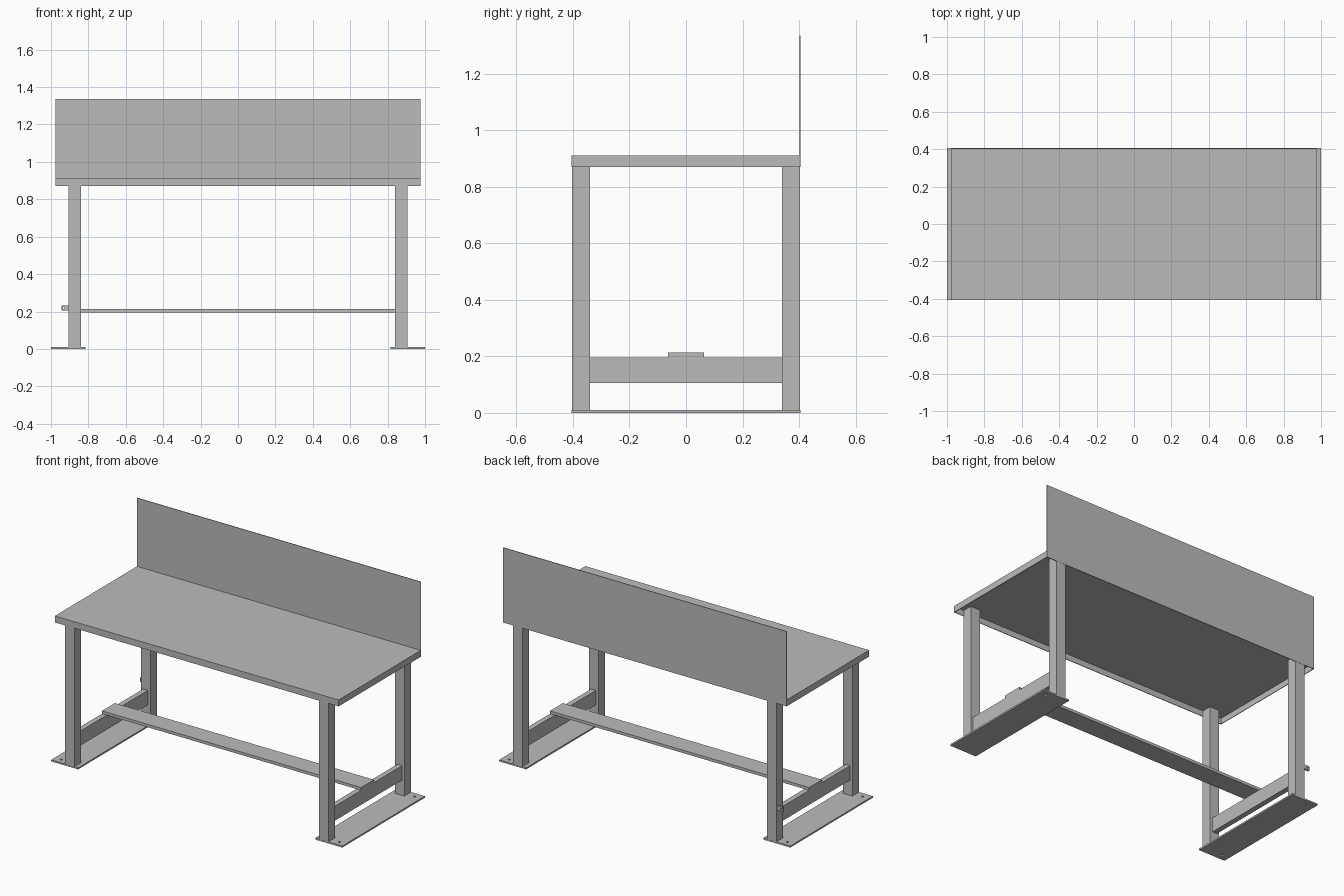
import bpy
import bmesh
from mathutils import Matrix, Vector

cube = bpy.data.objects.get("Cube")
if cube:
    bpy.data.objects.remove(cube, do_unlink=True)

# Single painted-steel colour
steel = bpy.data.materials.new("light_grey_steel")
steel.use_nodes = True
colour = (0.5, 0.5, 0.49, 1)
steel.diffuse_color = colour
steel.node_tree.nodes["Principled BSDF"].inputs["Base Color"].default_value = colour


def make_object(name, bm):
    mesh = bpy.data.meshes.new(name)
    bm.to_mesh(mesh)
    bm.free()
    mesh.materials.append(steel)
    obj = bpy.data.objects.new(name, mesh)
    bpy.context.collection.objects.link(obj)
    return obj


def box(name, low, high):
    low, high = Vector(low), Vector(high)
    bm = bmesh.new()
    place = Matrix.Translation((low + high) / 2) @ Matrix.Diagonal((*(high - low), 1))
    bmesh.ops.create_cube(bm, size=1, matrix=place)
    return make_object(name, bm)


def drill(target, centre, radius, axis="Z"):
    bm = bmesh.new()
    turn = Matrix.Rotation(1.5708, 4, "X") if axis == "Y" else Matrix()
    bmesh.ops.create_cone(bm, cap_ends=True, segments=12, radius1=radius, radius2=radius,
                          depth=0.1, matrix=Matrix.Translation(centre) @ turn)
    cutter = make_object("hole_cutter", bm)
    cutter.hide_render = True
    cutter.hide_set(True)
    cut = target.modifiers.new("hole", "BOOLEAN")
    cut.operation = "DIFFERENCE"
    cut.solver = "EXACT"
    cut.object = cutter


W, D = 0.975, 0.405       # half width and half depth of the worktop
LOW, TOP = 0.87, 0.91     # worktop lip and surface heights
SHEET = 0.004

# Worktop: folded sheet tray, open underneath
bm = bmesh.new()
bmesh.ops.create_cube(bm, size=1, matrix=Matrix.Translation((0, 0, (LOW + TOP) / 2))
                      @ Matrix.Diagonal((2 * W, 2 * D, TOP - LOW, 1)))
bm.normal_update()
bmesh.ops.delete(bm, geom=[f for f in bm.faces if f.normal.z < -0.5], context="FACES")
worktop = make_object("worktop", bm)
fold = worktop.modifiers.new("sheet", "SOLIDIFY")
fold.thickness = SHEET
fold.offset = -1
fold.use_even_offset = True

# Upright back panel rising from the rear fold
box("back_panel", (-W, D - SHEET, TOP), (W, D, 1.335))

# End frames: foot plate, two posts and a cross rail on each side
for side, s in (("left", 1), ("right", -1)):
    def span(a, b):
        return sorted((s * a, s * b))

    x0, x1 = span(0.815, 1.0)
    plate = box(side + "_foot_plate", (x0, -D, 0), (x1, D, 0.01))
    for y in (-0.37, 0.37):
        drill(plate, (s * 0.955, y, 0), 0.008)

    x0, x1 = span(0.84, 0.905)
    for end, e in (("front", -1), ("back", 1)):
        y0, y1 = sorted((e * 0.34, e * (D - 0.001)))
        box(f"{side}_{end}_leg", (x0, y0, 0.01), (x1, y1, TOP - SHEET))

    x0, x1 = span(0.857, 0.89)
    box(side + "_cross_rail", (x0, -0.34, 0.105), (x1, 0.34, 0.195))

# Long footrest bar joining the cross rails
box("footrest_bar", (-0.89, -0.063, 0.195), (0.89, 0.063, 0.213))

# Drilled earthing tab on the right rear leg
tab = box("earthing_tab", (-0.945, 0.388, 0.205), (-0.905, 0.4, 0.232))
drill(tab, (-0.932, 0.394, 0.218), 0.005, "Y")
